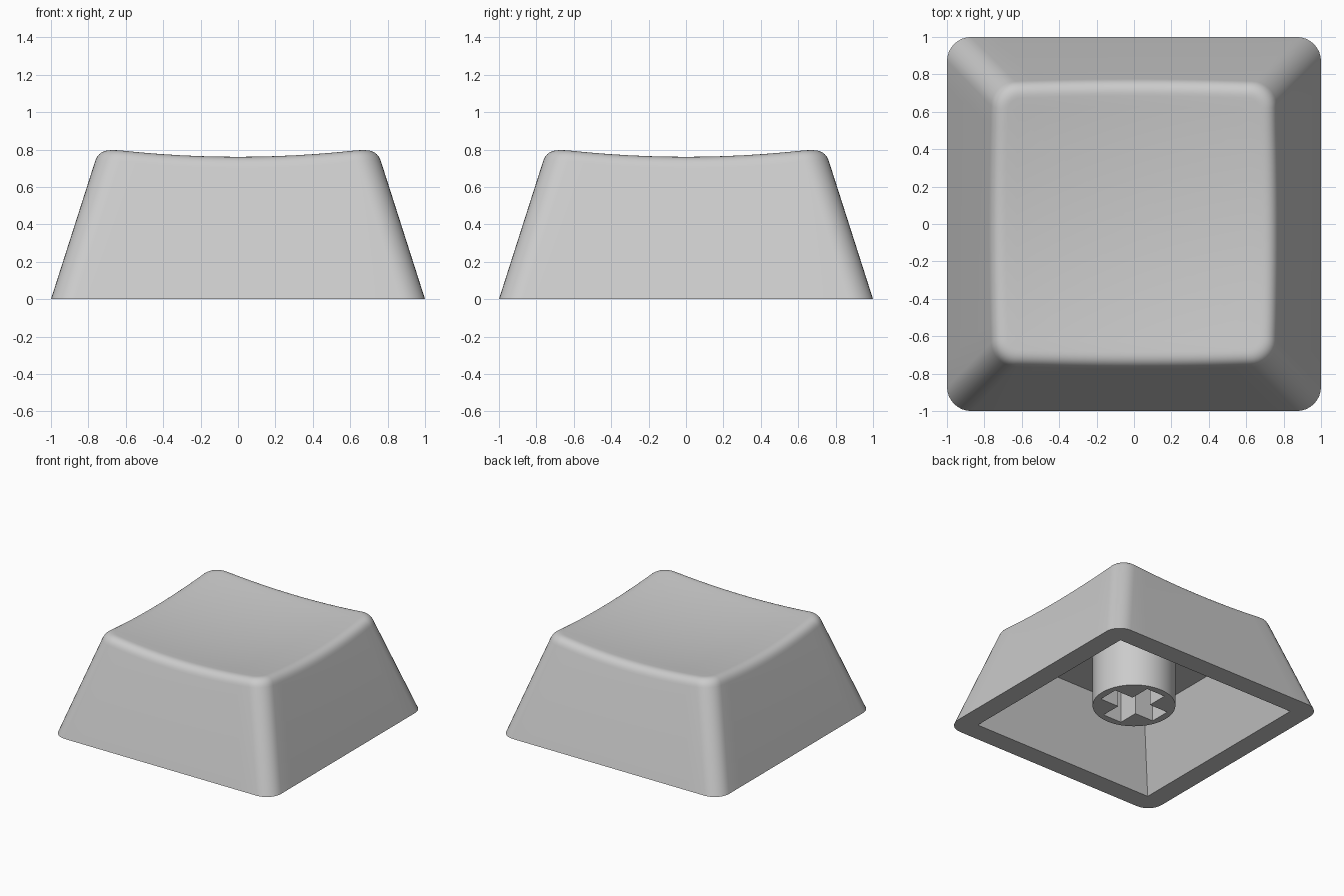
import bpy, bmesh, math
from mathutils import Vector

if "Cube" in bpy.data.objects:
    bpy.data.objects.remove(bpy.data.objects["Cube"])

grey = bpy.data.materials.new("grey plastic")
grey.diffuse_color = (0.6, 0.6, 0.6, 1)
grey.use_nodes = True
grey.node_tree.nodes["Principled BSDF"].inputs["Base Color"].default_value = grey.diffuse_color

ARC, SIDE = 8, 12          # segments per corner and per side
SLOPE, RADIUS = 0.32, 0.13  # wall taper and corner radius
FILLET = 0.07              # size of the rounded rim


def outline(half, r):
    """Rounded square as a list of (x, y); r = 0 gives a sharp square."""
    pts, c = [], half - r
    for k in range(4):
        for i in range(ARC + SIDE):
            a = math.pi / 2 * min(i / ARC, 1)
            x, y = c + r * math.cos(a), c + r * math.sin(a)
            if i > ARC:
                x = c - 2 * c * (i - ARC) / SIDE
            for _ in range(k):
                x, y = -y, x
            pts.append((x, y))
    return pts


def dish(x, y):
    return 0.718 + 0.09 * (x * x + y * y)


def finish(obj):
    obj.data.materials.clear()
    obj.data.materials.append(grey)
    bpy.ops.object.select_all(action='DESELECT')
    obj.select_set(True)
    bpy.context.view_layer.objects.active = obj
    bpy.ops.object.shade_smooth_by_angle(angle=math.radians(30))


def make_object(name, bm):
    mesh = bpy.data.meshes.new(name)
    bm.to_mesh(mesh)
    bm.free()
    obj = bpy.data.objects.new(name, mesh)
    bpy.context.collection.objects.link(obj)
    return obj


# Key shell: cavity, bottom rim, tapered walls, rounded rim, dished top
flat = lambda half, r, z: [Vector((x, y, z)) for x, y in outline(half, r)]
base = flat(1, RADIUS, 0)
rings = [flat(0.632, 0, 0.555), flat(0.835, 0, 0), base]

edge, inset = [], []       # where wall and dish would meet, and the fillet's inner end
for i in range(len(base)):
    z = 0.78
    for _ in range(8):
        p = outline(1 - SLOPE * z, RADIUS)[i]
        z = dish(*p)
    q = outline(1 - SLOPE * z - FILLET, RADIUS - FILLET)[i]
    edge.append(Vector((*p, z)))
    inset.append(Vector((*q, dish(*q))))
wall = [e + (b - e).normalized() * FILLET for e, b in zip(edge, base)]
for s in range(9):
    t = s / 8
    rings.append([w * (1 - t) ** 2 + e * 2 * t * (1 - t) + n * t * t
                  for w, e, n in zip(wall, edge, inset)])
for s in range(11, 0, -1):
    f = s / 12
    rings.append([Vector((p.x * f, p.y * f, dish(p.x * f, p.y * f))) for p in inset])

bm = bmesh.new()
loops = [[bm.verts.new(p) for p in ring] for ring in rings]
n = len(base)
for a, b in zip(loops, loops[1:]):
    for i in range(n):
        j = (i + 1) % n
        bm.faces.new((a[i], a[j], b[j], b[i]))
tip = bm.verts.new((0, 0, dish(0, 0)))
for i in range(n):
    bm.faces.new((loops[-1][i], loops[-1][(i + 1) % n], tip))
bm.faces.new(loops[0][::-1])
bmesh.ops.remove_doubles(bm, verts=bm.verts, dist=1e-5)
bmesh.ops.recalc_face_normals(bm, faces=bm.faces)
finish(make_object("key_shell", bm))

# Stem: round post under the ceiling with a cross-shaped socket
bpy.ops.mesh.primitive_cylinder_add(vertices=64, radius=0.312, depth=0.455,
                                    location=(0, 0, 0.3375))
stem = bpy.context.object
stem.name = "stem"

A, W = 0.255, 0.085
bm = bmesh.new()
cross = []
for k in range(4):
    for x, y in ((A, -W), (A, W), (W, W)):
        for _ in range(k):
            x, y = -y, x
        cross.append(bm.verts.new((x, y, 0)))
face = bm.faces.new(cross)
up = bmesh.ops.extrude_face_region(bm, geom=[face])["geom"]
bmesh.ops.translate(bm, vec=(0, 0, 0.7), verts=[v for v in up if isinstance(v, bmesh.types.BMVert)])
bmesh.ops.recalc_face_normals(bm, faces=bm.faces)
cutter = make_object("socket_cutter", bm)
cutter.hide_render = True

cut = stem.modifiers.new("socket", 'BOOLEAN')
cut.operation, cut.solver, cut.object = 'DIFFERENCE', 'EXACT', cutter
bpy.context.view_layer.objects.active = stem
bpy.ops.object.modifier_apply(modifier=cut.name)
bpy.data.objects.remove(cutter)
finish(stem)
